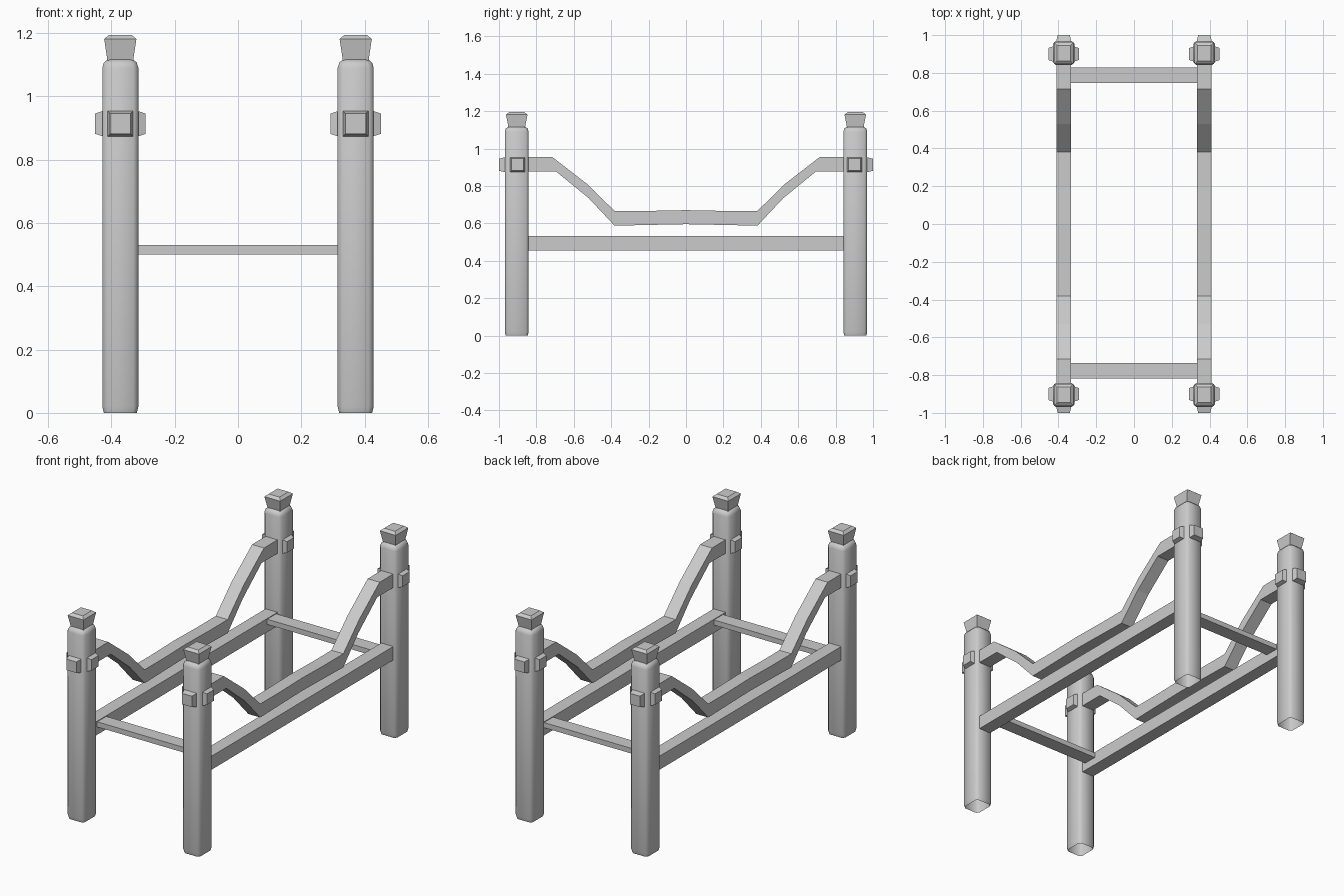
import bpy, bmesh, math

if "Cube" in bpy.data.objects:
    bpy.data.objects.remove(bpy.data.objects["Cube"])

PX, PY = 0.372, 0.905      # post centre
HX, HY = 0.057, 0.064      # post half size


def add_object(name, bm, mirror=(True, True), smooth=False):
    bmesh.ops.recalc_face_normals(bm, faces=bm.faces)
    me = bpy.data.meshes.new(name)
    bm.to_mesh(me)
    bm.free()
    ob = bpy.data.objects.new(name, me)
    bpy.context.collection.objects.link(ob)
    if smooth:
        bpy.ops.object.select_all(action='DESELECT')
        ob.select_set(True)
        bpy.context.view_layer.objects.active = ob
        bpy.ops.object.shade_smooth_by_angle(angle=math.radians(50))
    if any(mirror):
        m = ob.modifiers.new("Mirror", 'MIRROR')
        m.use_axis = (mirror[0], mirror[1], False)
        m.use_mirror_merge = False
    return ob


def loft(bm, rings, cap_start=True, cap_end=True):
    """Bridge a list of equally sized point rings."""
    vs = [[bm.verts.new(p) for p in r] for r in rings]
    n = len(vs[0])
    for a, b in zip(vs, vs[1:]):
        for i in range(n):
            j = (i + 1) % n
            bm.faces.new((a[i], a[j], b[j], b[i]))
    if cap_start:
        bm.faces.new(vs[0][::-1])
    if cap_end:
        bm.faces.new(vs[-1])


def rect(hx, hy, z, c=0.0):
    """Rectangle around the post axis, corners chamfered by c."""
    pts = []
    for sx, sy in ((1, 1), (-1, 1), (-1, -1), (1, -1)):
        if c:
            pair = [(sx * hx, sy * (hy - c)), (sx * (hx - c), sy * hy)]
            pts += pair if sx * sy > 0 else pair[::-1]
        else:
            pts.append((sx * hx, sy * hy))
    return [(PX + x, PY + y, z) for x, y in pts]


def box(name, x0, x1, y0, y1, z0, z1, mirror):
    bm = bmesh.new()
    loft(bm, [[(x0, y0, z), (x1, y0, z), (x1, y1, z), (x0, y1, z)] for z in (z0, z1)])
    return add_object(name, bm, mirror)


# Corner posts: chamfered, open underneath
bm = bmesh.new()
loft(bm, [rect(HX - 0.005, HY - 0.005, 0, 0.013), rect(HX, HY, 0.02, 0.015),
          rect(HX, HY, 1.09, 0.015), rect(HX - 0.005, HY - 0.005, 1.107, 0.015),
          rect(HX - 0.016, HY - 0.018, 1.117, 0.012)], cap_start=False)
add_object("corner_post", bm, smooth=True)

# Flared finials
bm = bmesh.new()
loft(bm, [rect(0.040, 0.043, 1.11), rect(0.051, 0.058, 1.182), rect(0.035, 0.041, 1.195)])
add_object("post_finial", bm)

# Tapered pegs on the two sides and outer face of each post
bm = bmesh.new()
ZC = 0.914


def peg(axis, start, end):
    rings = []
    for d, h in ((start, 0.042), (end, 0.032)):
        ring = []
        for a, b in ((-h, -h), (h, -h), (h, h), (-h, h)):
            ring.append((PX + d, PY - 0.005 + a, ZC + b) if axis == 'x'
                        else (PX + a, PY + d, ZC + b))
        rings.append(ring)
    loft(bm, rings)


peg('x', 0.05, 0.08)
peg('x', -0.05, -0.08)
peg('y', 0.055, 0.095)
add_object("post_peg", bm)

# Dipping hand rails
half = [(0.85, 0.877, 0.956), (0.705, 0.877, 0.956), (0.525, 0.735, 0.812),
        (0.382, 0.588, 0.667), (0.2, 0.592, 0.667)]
prof = [(y, lo, lo, hi) for y, lo, hi in half]
path = half + [(0, 0.596, 0.671)] + [(-y, lo, hi) for y, lo, hi in reversed(half)]
bm = bmesh.new()
rings = []
for y, lo, hi in path:
    # on slopes, lean each section so the bar keeps its thickness
    lean = {0.705: 0.011, 0.525: 0.005, 0.382: 0.0}.get(abs(y), 0) * (1 if y > 0 else -1)
    x0, x1 = 0.334, 0.411
    rings.append([(x0, y - lean, lo), (x1, y - lean, lo), (x1, y + lean, hi), (x0, y + lean, hi)])
loft(bm, rings)
add_object("hand_rail", bm, (True, False))

# Straight side rails and thin end slats
box("side_rail", 0.334, 0.411, -0.85, 0.85, 0.455, 0.534, (True, False))
box("end_slat_back", -0.345, 0.345, 0.746, 0.829, 0.50, 0.53, (False, False))
box("end_slat_front", -0.345, 0.345, -0.818, -0.735, 0.50, 0.53, (False, False))
